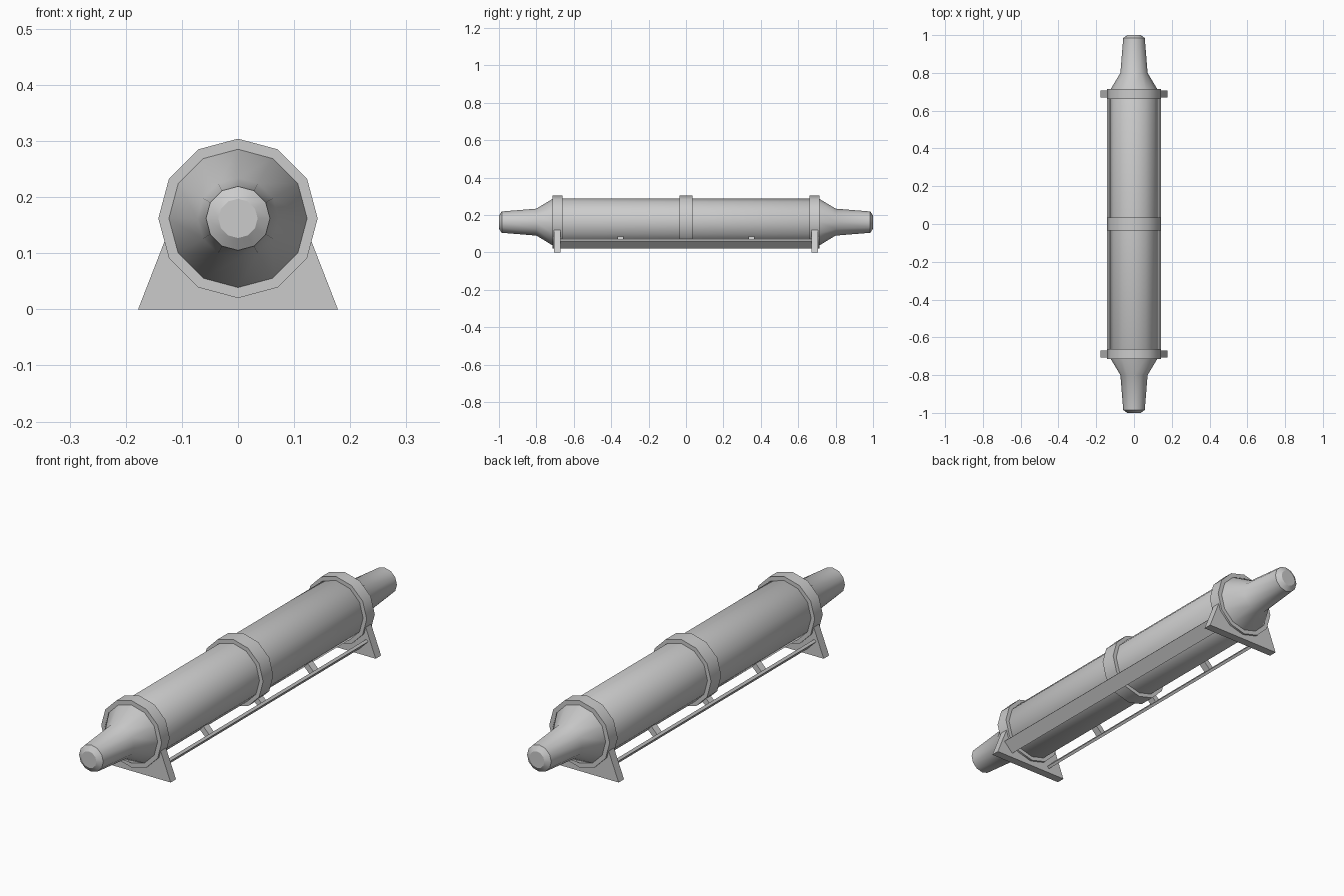
import bpy, bmesh
from math import sin, cos, pi, radians

if "Cube" in bpy.data.objects:
    bpy.data.objects.remove(bpy.data.objects["Cube"])

CZ = 0.162      # height of the tube axis
SIDES = 12


def finish(name, bm, smooth=False):
    bmesh.ops.recalc_face_normals(bm, faces=bm.faces)
    me = bpy.data.meshes.new(name)
    bm.to_mesh(me)
    bm.free()
    ob = bpy.data.objects.new(name, me)
    bpy.context.collection.objects.link(ob)
    if smooth:
        bpy.ops.object.select_all(action='DESELECT')
        ob.select_set(True)
        bpy.context.view_layer.objects.active = ob
        bpy.ops.object.shade_smooth_by_angle(angle=radians(35))
    return ob


def lathe(name, profile):
    """Spin (y, radius) points around the tube axis and cap both ends."""
    bm = bmesh.new()
    loops = [[bm.verts.new((r * sin(2 * pi * i / SIDES), y, CZ + r * cos(2 * pi * i / SIDES)))
              for i in range(SIDES)] for y, r in profile]
    for a, b in zip(loops, loops[1:]):
        for i in range(SIDES):
            j = (i + 1) % SIDES
            bm.faces.new((a[i], a[j], b[j], b[i]))
    bm.faces.new(loops[0])
    bm.faces.new(loops[-1])
    return finish(name, bm, True)


def prism(name, outline, y0, y1):
    """Extrude an (x, z) outline along y."""
    bm = bmesh.new()
    face = bm.faces.new([bm.verts.new((x, y0, z)) for x, z in outline])
    ext = bmesh.ops.extrude_face_region(bm, geom=[face])
    for v in ext['geom']:
        if isinstance(v, bmesh.types.BMVert):
            v.co.y = y1
    return finish(name, bm)


def slanted(side, r0, r1, half):
    """Rectangle outline facing 45 degrees down and outward from the axis."""
    k = cos(pi / 4)
    return [(side * k * (r + t), CZ + k * (t - r))
            for r, t in ((r0, -half), (r1, -half), (r1, half), (r0, half))]


# Main tube with tapered nozzles at both ends
half = [(0.712, 0.125), (0.80, 0.072), (0.985, 0.057), (1.0, 0.035)]
lathe("tube", [(-y, r) for y, r in reversed(half)] + half)

# Raised bands
for name, y, w in (("front_band", -0.688, 0.027), ("middle_band", 0, 0.034), ("back_band", 0.688, 0.027)):
    lathe(name, [(y - w, 0.142), (y + w, 0.142)])

# Stand plates under the end bands
for name, y in (("front_stand", -0.688), ("back_stand", 0.688)):
    prism(name, [(-0.178, 0), (0.178, 0), (0.115, 0.162), (-0.115, 0.162)], y - 0.018, y + 0.018)

# Slanted side rails with short struts to the tube
for label, s in (("left", -1), ("right", 1)):
    prism(label + "_rail", slanted(s, 0.159, 0.171, 0.03), -0.675, 0.675)
    for i, y in enumerate((-0.35, 0, 0.35)):
        prism(f"{label}_strut_{i + 1}", slanted(s, 0.11, 0.162, 0.012), y - 0.016, y + 0.016)
